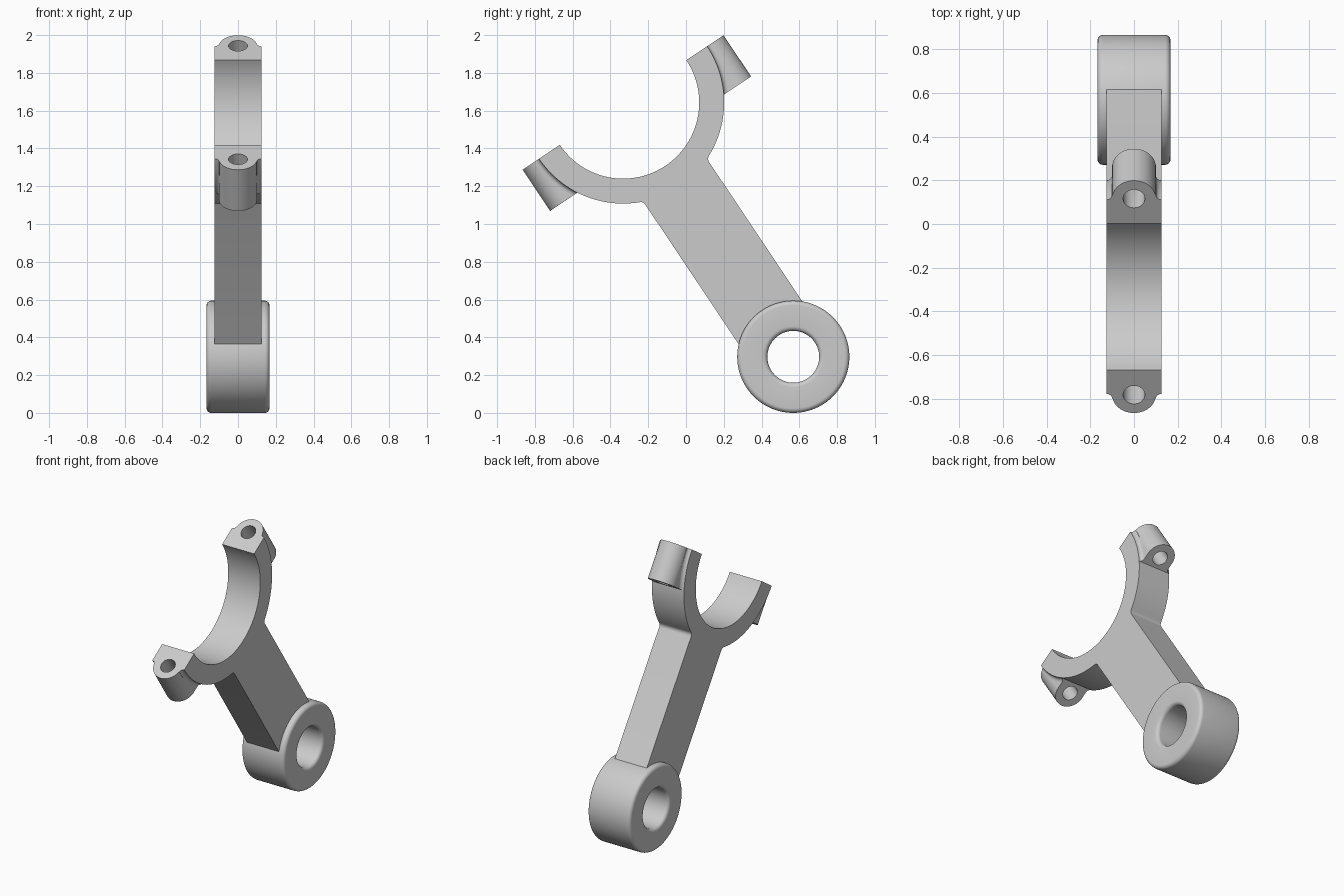
import bpy, bmesh
from math import sin, cos, pi, sqrt, atan2, radians
from mathutils import Matrix

cube = bpy.data.objects.get("Cube")
if cube:
    bpy.data.objects.remove(cube, do_unlink=True)

# Dimensions: local y runs across the rod, local z along it, origin at the small end
LENGTH = 1.62
BORE, RING, HALF_W = 0.403, 0.535, 0.125
SHAFT, BLEND = 0.203, 0.03
EYE_R, EYE_BORE, EYE_W, EYE_ROUND = 0.297, 0.137, 0.167, 0.025
BOSS_Y, BOSS_R, BOSS_LEN, BOLT_R = 0.54, 0.1, 0.262, 0.05
PLACE = Matrix.Translation((0, 0.568, 0.297)) @ Matrix.Rotation(radians(33.8), 4, "X")

steel = bpy.data.materials.new("grey_steel")
steel.use_nodes = True
steel.diffuse_color = (0.6, 0.6, 0.6, 1)
steel.node_tree.nodes["Principled BSDF"].inputs["Base Color"].default_value = (0.6, 0.6, 0.6, 1)


def arc(cx, cy, r, a, b, n):
    return [(cx + r * cos(a + (b - a) * i / n), cy + r * sin(a + (b - a) * i / n))
            for i in range(n + 1)]


def finish(name, bm):
    bmesh.ops.recalc_face_normals(bm, faces=bm.faces)
    bm.transform(PLACE)
    mesh = bpy.data.meshes.new(name)
    bm.to_mesh(mesh)
    bm.free()
    mesh.materials.append(steel)
    obj = bpy.data.objects.new(name, mesh)
    bpy.context.collection.objects.link(obj)
    return obj


def loft(name, loops, closed=False):
    """Skin a row of matching point loops, capping the ends unless closed."""
    bm = bmesh.new()
    rings = [[bm.verts.new(p) for p in loop] for loop in loops]
    pairs = list(zip(rings, rings[1:]))
    if closed:
        pairs.append((rings[-1], rings[0]))
    else:
        bm.faces.new(rings[0])
        bm.faces.new(rings[-1])
    for a, b in pairs:
        for i in range(len(a)):
            j = (i + 1) % len(a)
            bm.faces.new((a[i], a[j], b[j], b[i]))
    return finish(name, bm)


# Fork and shaft: one outline, extruded across the width
drop = sqrt((RING + BLEND) ** 2 - (SHAFT + BLEND) ** 2)
touch = atan2(-drop, SHAFT + BLEND)
right = arc(0, LENGTH, RING, 0, touch, 28)
right += arc(SHAFT + BLEND, LENGTH - drop, BLEND, pi + touch, pi, 6)[1:]
right.append((SHAFT, 0.2))
left = [(-y, z) for y, z in reversed(right)]
outline = right + left + arc(0, LENGTH, BORE, pi, 2 * pi, 72)
fork = loft("fork_and_shaft", [[(x, y, z) for y, z in outline] for x in (-HALF_W, HALF_W)])

# Small end eye: rounded section turned about the pin axis
section = []
for k, (cx, cr) in enumerate([(1, 1), (-1, 1), (-1, 0), (1, 0)]):
    r = EYE_R - EYE_ROUND if cr else EYE_BORE + EYE_ROUND
    section += arc(cx * (EYE_W - EYE_ROUND), r, EYE_ROUND, k * pi / 2, (k + 1) * pi / 2, 6)
turns = [2 * pi * i / 96 for i in range(96)]
eye = loft("small_end_eye", [[(x, r * cos(t), r * sin(t)) for x, r in section] for t in turns],
           closed=True)

# Bolt bosses with flared blends that follow the fork
parts = [fork, eye]
for side, label in ((1, "back"), (-1, "front")):
    shape = [(-BOSS_R, 0.44), (BOSS_R, 0.44)] + arc(0, BOSS_Y, BOSS_R, 0, pi, 32)
    boss = loft(label + "_bolt_boss", [[(x, side * y, LENGTH - d) for x, y in shape]
                                       for d in (0, BOSS_LEN)])
    parts.append(boss)

    flare = HALF_W - BOSS_R
    for hand, which in ((1, "left"), (-1, "right")):
        curve = arc(HALF_W, RING + flare, flare, pi, 1.5 * pi, 6)
        curve += [(HALF_W, RING - 0.01), (BOSS_R - 0.01, RING - 0.01), (BOSS_R - 0.01, RING + flare)]
        depths = [BOSS_LEN * i / 12 for i in range(13)]
        parts.append(loft(f"{label}_{which}_boss_blend",
                          [[(hand * x, side * sqrt(r * r - d * d), LENGTH - d) for x, r in curve]
                           for d in depths]))

    # Bolt hole through fork and boss
    circle = arc(0, BOSS_Y, BOLT_R, 0, 2 * pi, 32)[:-1]
    cutter = loft("bolt_hole_cutter", [[(x, side * y, LENGTH + d) for x, y in circle]
                                       for d in (-0.5, 0.1)])
    cutter.hide_render = True
    for target in (fork, boss):
        mod = target.modifiers.new("bolt_hole", "BOOLEAN")
        mod.operation, mod.solver, mod.object = "DIFFERENCE", "EXACT", cutter
        bpy.context.view_layer.objects.active = target
        bpy.ops.object.modifier_apply(modifier=mod.name)
    bpy.data.objects.remove(cutter, do_unlink=True)

# Smooth the round surfaces, keep the edges crisp
bpy.ops.object.select_all(action="DESELECT")
for obj in parts:
    obj.select_set(True)
bpy.context.view_layer.objects.active = fork
bpy.ops.object.shade_smooth_by_angle(angle=radians(30))
